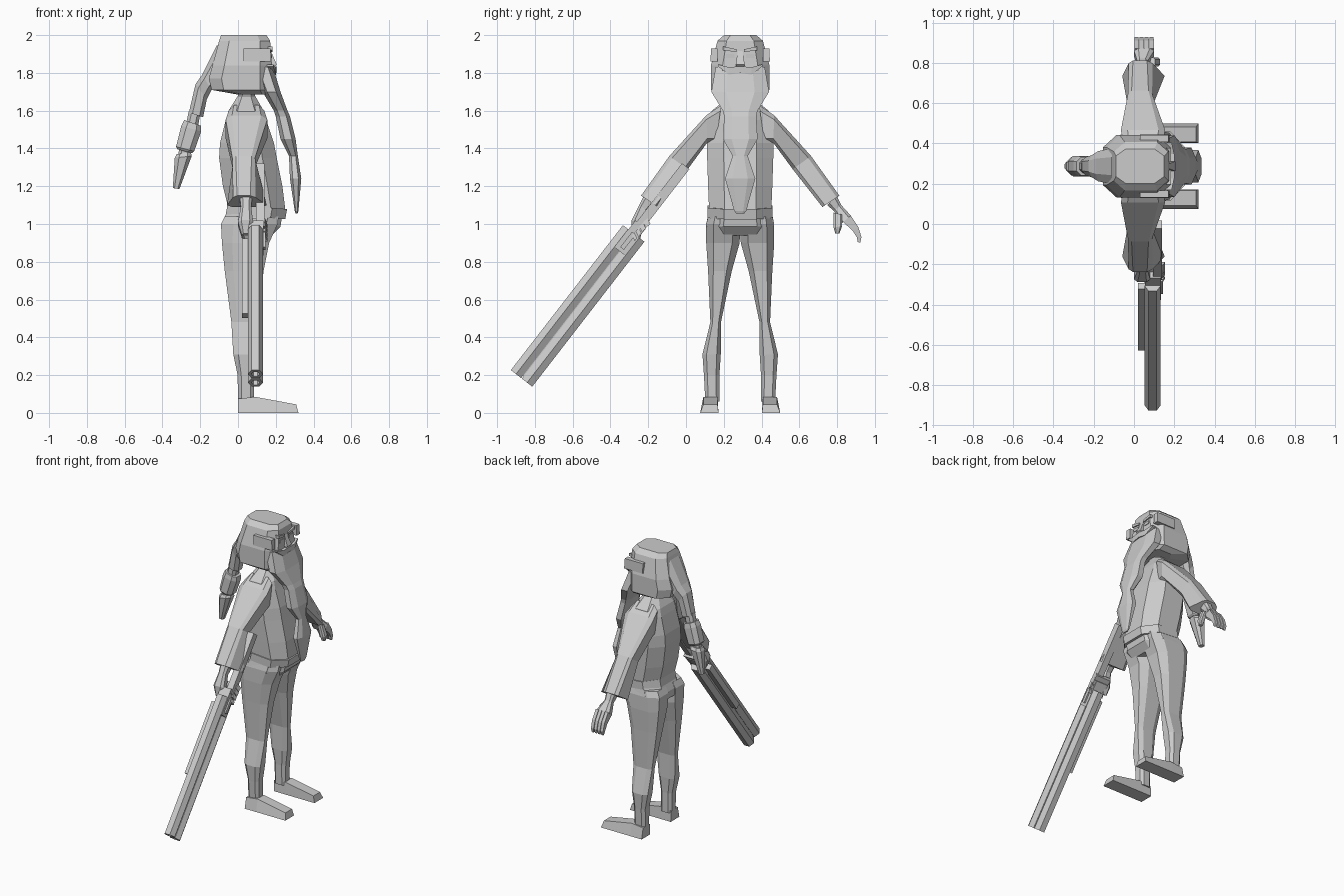
import bpy, bmesh, math
from mathutils import Vector

C = 0.287  # y of the body's mirror plane
grey = bpy.data.materials.new("plain grey")
grey.diffuse_color = (0.6, 0.6, 0.6, 1)


def loft(name, rings):
    """Skin a list of equal-length point rings and cap both ends."""
    bm = bmesh.new()
    vs = [[bm.verts.new(p) for p in r] for r in rings]
    n = len(vs[0])
    for a, b in zip(vs, vs[1:]):
        for i in range(n):
            j = (i + 1) % n
            bm.faces.new((a[i], a[j], b[j], b[i]))
    bm.faces.new(vs[0])
    bm.faces.new(vs[-1])
    bmesh.ops.recalc_face_normals(bm, faces=bm.faces)
    me = bpy.data.meshes.new(name)
    bm.to_mesh(me)
    bm.free()
    me.materials.append(grey)
    ob = bpy.data.objects.new(name, me)
    bpy.context.collection.objects.link(ob)
    return ob


def chamfer(corners, k):
    """Cut the corners of a section by the fraction k of each side."""
    if k == 0:
        return corners
    out = []
    for i, c in enumerate(corners):
        c = Vector(c)
        out += [c.lerp(Vector(corners[i - 1]), k), c.lerp(Vector(corners[(i + 1) % 4]), k)]
    return out


def body(name, secs, k=0.25, tilt=0.0):
    """Upright part on the mirror plane: sections (z, x0, x1, half width)."""
    loft(name, [chamfer([(x0, C - w, z - tilt * x0), (x1, C - w, z - tilt * x1),
                         (x1, C + w, z - tilt * x1), (x0, C + w, z - tilt * x0)], k)
                for z, x0, x1, w in secs])


def limb(name, s, secs, k=0.22):
    """Side part: (outer offset, z, inner offset, z, x0, x1[, inner x0, x1])."""
    rings = []
    for q in secs:
        o, z, i, zi, a, b = q[:6]
        c, d = q[6:] if len(q) > 6 else (a, b)
        rings.append(chamfer([(a, C + s * o, z), (b, C + s * o, z),
                              (d, C + s * i, zi), (c, C + s * i, zi)], k))
    loft(name, rings)


# Head, neck, beard
body("head", [(2.0, -.09, .15, .085), (1.97, -.10, .17, .12), (1.84, -.135, .18, .155),
              (1.77, -.155, .185, .155), (1.71, -.14, .18, .155), (1.685, .0, .16, .12)], .2)
body("neck", [(1.74, .0, .09, .05), (1.64, .0, .09, .055)])
body("beard", [(1.83, .08, .185, .13), (1.70, .13, .225, .153), (1.60, .19, .262, .092),
               (1.57, .20, .275, .085), (1.45, .225, .305, .092), (1.36, .27, .317, .04),
               (1.24, .275, .335, .08), (1.07, .30, .32, .032), (1.055, .305, .315, .02)], .25)

# Face
body("nose", [(1.92, .15, .172, .012), (1.845, .16, .205, .024), (1.83, .16, .19, .02)], 0)
for s in (-1, 1):
    limb("moustache", s, [(0, 1.835, 0, 1.80, .17, .203), (.06, 1.83, .06, 1.79, .165, .20),
                          (.118, 1.845, .118, 1.835, .15, .187)], 0)
    limb("brow", s, [(.02, 1.925, .02, 1.91, .15, .183), (.09, 1.94, .09, 1.92, .14, .183)], 0)
    limb("eye", s, [(.03, 1.90, .03, 1.88, .15, .181), (.075, 1.90, .075, 1.88, .15, .181)], 0)
    limb("temple", s, [(.155, 1.93, .12, 1.93, .03, .172), (.157, 1.86, .12, 1.86, .03, .176)], 0)

# Ponytail: (back x, z, front x, z, half width)
tail = [
    [(-.11, 1.95, -.10, 1.74, .09), (-.19, 1.79, -.14, 1.71, .075),
     (-.225, 1.74, -.165, 1.66, .055), (-.26, 1.59, -.185, 1.565, .045)],
    [(-.26, 1.60, -.20, 1.58, .033), (-.275, 1.53, -.215, 1.50, .033)],
    [(-.285, 1.55, -.195, 1.52, .045), (-.30, 1.52, -.195, 1.49, .05),
     (-.328, 1.41, -.232, 1.385, .05), (-.32, 1.395, -.245, 1.375, .04)],
    [(-.31, 1.41, -.25, 1.39, .03), (-.32, 1.34, -.265, 1.34, .03)],
    [(-.325, 1.37, -.25, 1.38, .035), (-.335, 1.35, -.245, 1.36, .045),
     (-.345, 1.19, -.31, 1.185, .02)]]
for secs in tail:
    loft("ponytail", [chamfer([(a, C - w, z), (b, C - w, zb), (b, C + w, zb), (a, C + w, z)], .25)
                      for a, z, b, zb, w in secs])

# Torso, belt, pelvis
body("torso", [(1.68, .0, .09, .05), (1.60, -.05, .135, .15), (1.55, -.065, .15, .165),
               (1.43, -.095, .19, .175), (1.35, -.10, .205, .175), (1.20, -.08, .235, .17),
               (1.08, -.05, .25, .165)], .25)
body("belt", [(1.10, -.055, .26, .172), (1.045, -.065, .25, .172)], .25, .08)
body("pelvis", [(1.07, -.055, .235, .165), (1.0, -.085, .225, .18), (.95, -.085, .18, .17)], .25, .06)

for s in (-1, 1):
    # Legs and feet
    limb("leg", s, [(.17, 1.04, 0, 1.04, -.07, .215), (.18, 1.0, 0, 1.0, -.09, .21),
                    (.18, .9, .003, .9, -.085, .165), (.17, .75, .045, .75, -.07, .135),
                    (.158, .48, .102, .48, -.035, .11), (.20, .31, .103, .31, -.025, .10),
                    (.192, .2, .11, .2, -.002, .085), (.185, .06, .11, .06, .0, .085)])
    loft("foot", [[(x, C + s * .115, 0), (x, C + s * .212, 0),
                   (xt, C + s * .195, h), (xt, C + s * .12, h)]
                  for x, xt, h in ((0, 0, .075), (.09, .09, .085), (.32, .308, .045))])
    # Sleeves
    limb("sleeve", s, [(.10, 1.63, .13, 1.42, -.05, .14), (.18, 1.575, .175, 1.43, -.065, .155),
                       (.375, 1.36, .278, 1.29, -.03, .09),
                       (.525, 1.15, .435, 1.09, -.02, .08, -.065, .165)], .15)

# Open hand: palm, fingers, thumb
limb("open_palm", 1, [(.51, 1.15, .46, 1.10, .01, .075), (.535, 1.10, .495, 1.07, .015, .07),
                      (.585, 1.045, .535, 1.0, .0, .10)])
for i in range(4):
    x = .002 + .025 * i
    limb("finger", 1, [(.585, 1.045, .545, 1.01, x, x + .022), (.625, .985, .595, .965, x, x + .022),
                       (.642, .93, .617, .93, x, x + .02), (.635, .90, .622, .905, x + .003, x + .018)], 0)
limb("thumb", 1, [(.54, 1.05, .495, 1.06, .07, .105), (.54, .99, .495, .98, .09, .13),
                  (.525, .95, .503, .95, .10, .125)])

# Gripping hand
limb("closed_palm", -1, [(.51, 1.15, .46, 1.10, .01, .075), (.535, 1.10, .49, 1.07, .015, .07),
                         (.575, 1.02, .515, .98, .0, .08), (.575, .95, .53, .92, .02, .06)])
for i in range(4):
    t = .024 * i
    limb("gripping_finger", -1, [(.49 + t, 1.03 - t, .515 + t * .8, 1.01 - t, .03, .145),
                                 (.475 + t, 1.0 - t, .50 + t * .8, .98 - t, .04, .155)], 0)

# Gun: local frame along the barrel (D) and across it (P)
D = Vector((0, -.612, -.791))
P = Vector((0, -.791, .612))
O = Vector((.0925, -.277, .95))


def gun_box(name, t0, t1, x0, x1, p0, p1):
    loft(name, [[O + D * t + P * p + Vector((x - O.x, 0, 0))
                 for x, p in ((x0, p0), (x1, p0), (x1, p1), (x0, p1))] for t in (t0, t1)])


def hexagon(t, p, r):
    return [O + D * t + P * (p + r * math.sin(math.radians(60 * i)))
            + Vector((r * math.cos(math.radians(60 * i)), 0, 0)) for i in range(6)]


for p in (-.037, .037):
    loft("barrel", [hexagon(t, p, r) for t, r in
                    ((0, .04), (.97, .04), (.97, .022), (.90, .022))])
gun_box("barrel_rib", .0, .955, .075, .11, -.012, .012)
gun_box("side_rail", .05, .55, .02, .06, -.02, .02)
gun_box("receiver", -.06, .12, .055, .135, -.035, .035)
gun_box("lever", .0, .10, .12, .145, -.012, .012)
gun_box("stock", -.45, -.03, .095, .14, -.025, .025)
